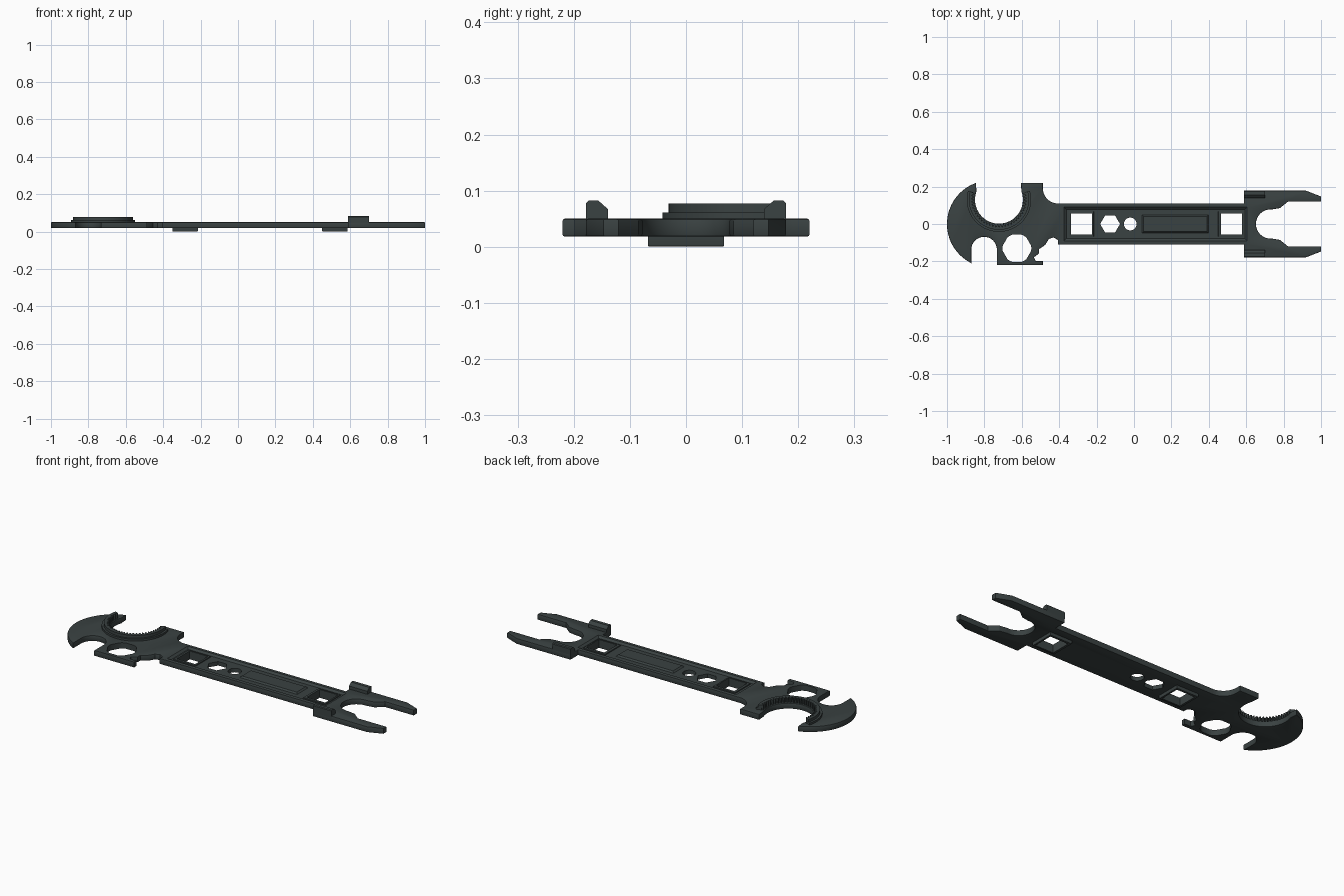
import bpy, bmesh
from math import cos, sin, radians

if "Cube" in bpy.data.objects:
    bpy.data.objects.remove(bpy.data.objects["Cube"])

mat = bpy.data.materials.new("dark_metal")
mat.diffuse_color = (0.042, 0.054, 0.054, 1)
mat.use_nodes = True
mat.node_tree.nodes["Principled BSDF"].inputs["Base Color"].default_value = mat.diffuse_color


def arc(cx, cy, r, a0, a1, n=16):
    return [(cx + r * cos(radians(a0 + (a1 - a0) * i / n)),
             cy + r * sin(radians(a0 + (a1 - a0) * i / n))) for i in range(n + 1)]


def rect(x0, x1, y0, y1):
    return [(x0, y0), (x1, y0), (x1, y1), (x0, y1)]


def prism(name, pts, lo, hi, top=None, bevel=0, axis="Z"):
    """Extrude a closed profile from lo to hi, optionally to a different top profile."""
    bm = bmesh.new()
    put = (lambda p, h: (p[0], p[1], h)) if axis == "Z" else (lambda p, h: (h, p[0], p[1]))
    a = [bm.verts.new(put(p, lo)) for p in pts]
    b = [bm.verts.new(put(p, hi)) for p in (top or pts)]
    caps = [bm.faces.new(a[::-1]), bm.faces.new(b)]
    n = len(pts)
    for i in range(n):
        j = (i + 1) % n
        bm.faces.new((a[i], a[j], b[j], b[i]))
    bmesh.ops.recalc_face_normals(bm, faces=bm.faces[:])
    if bevel:
        rim = [e for f in caps for e in f.edges]
        bmesh.ops.bevel(bm, geom=rim, offset=bevel, segments=2, profile=0.5, affect="EDGES")
    me = bpy.data.meshes.new(name)
    bm.to_mesh(me)
    bm.free()
    me.materials.append(mat)
    ob = bpy.data.objects.new(name, me)
    bpy.context.collection.objects.link(ob)
    return ob


def cut(ob, cutters):
    for c in cutters:
        m = ob.modifiers.new("cut", "BOOLEAN")
        m.operation, m.solver, m.object = "DIFFERENCE", "EXACT", c
        with bpy.context.temp_override(object=ob, active_object=ob):
            bpy.ops.object.modifier_apply(modifier=m.name)


Z0, Z1 = 0.018, 0.05
RX, RY = -0.722, 0.13          # centre of the large toothed jaw

# Plate outline, counter-clockwise from the tip of the left hook
fork = [(0.588, -0.11), (0.588, -0.178), (0.92, -0.178), (1, -0.147),
        (1, -0.12), (0.824, -0.12), (0.78, -0.085)]
outline = (
    [(-0.845, 0.22)] + arc(-0.767, 0, 0.233, 112, 241, 28) + [(-0.87, -0.21)]
    + arc(-0.8015, -0.137, 0.0685, 180, 0)
    + [(-0.733, -0.22), (-0.487, -0.22), (-0.487, -0.198), (-0.525, -0.198),
       (-0.535, -0.178), (-0.508, -0.158), (-0.508, -0.135), (-0.475, -0.112),
       (-0.455, -0.08), (-0.43, -0.072), (-0.407, -0.085), (-0.407, -0.11)]
    + fork + arc(0.73, 0, 0.078, 275, 85, 24) + [(x, -y) for x, y in fork[::-1]]
    + arc(-0.407, 0.19, 0.08, 270, 180, 10)
    + [(-0.487, 0.22), (-0.605, 0.22)]
    + arc(RX, RY, 0.128, 20, -200, 44))
plate = prism("wrench_plate", outline, Z0, Z1, bevel=0.004)

# Sunken panel in the handle
panel = prism("panel_cutter", rect(-0.362, 0.593, -0.078, 0.078), 0.040, 0.055,
              top=rect(-0.38, 0.611, -0.096, 0.096))

# Through holes: two squares, hexagon, round hole and the rounded hexagon in the head
squares = [prism("square_cutter", rect(x - 0.056, x + 0.056, -0.056, 0.056), -0.05, 0.1)
           for x in (-0.281, 0.521)]
hexagon = prism("hexagon_cutter", arc(-0.128, 0, 0.053, 0, 300, 5), -0.05, 0.1)
round_hole = prism("round_cutter", arc(-0.02, 0, 0.034, 0, 348.75, 31), -0.05, 0.1)
head = []
for k in range(6):
    head += arc(-0.626, -0.13, 0.077, 60 * k - 11, 60 * k + 11, 4)
head_hole = prism("head_cutter", head, -0.05, 0.1)

cut(plate, [panel, hexagon, round_hole, head_hole] + squares)

# Square collars round the square holes, standing out below the plate
for i, (x, hole) in enumerate(zip((-0.283, 0.518), squares)):
    collar = prism(f"square_collar_{i + 1}", rect(x - 0.068, x + 0.068, -0.068, 0.068),
                   0, 0.046, bevel=0.003)
    cut(collar, [hole])

# Raised grip pad in the panel
prism("grip_pad", rect(0.04, 0.402, -0.052, 0.052), 0.036, 0.048,
      top=rect(0.052, 0.39, -0.04, 0.04))

# Stepped ring round the jaw, with teeth on the upper ring
A0, A1 = -196, 16
prism("jaw_step_ring", arc(RX, RY, 0.172, A0, A1, 48) + arc(RX, RY, 0.142, A1, A0, 48),
      0.045, 0.061)
teeth = []
N = 32
for i in range(N):
    for f, r in ((0.0, 0.147), (0.3, 0.133), (0.6, 0.133), (0.9, 0.147)):
        a = radians(A1 + (A0 - A1) * (i + f) / N)
        teeth.append((RX + r * cos(a), RY + r * sin(a)))
prism("jaw_tooth_ring", arc(RX, RY, 0.161, A0, A1, 48) + teeth, 0.045, 0.077)

# Lugs at the root of both fork arms
lug = [(0.139, 0.04), (0.178, 0.04), (0.178, 0.078), (0.174, 0.082), (0.156, 0.082), (0.139, 0.067)]
for name, s in (("fork_lug_back", 1), ("fork_lug_front", -1)):
    prism(name, [(s * y, z) for y, z in lug], 0.587, 0.70, axis="X")

# Remove the cutters and smooth the round walls
for ob in list(bpy.data.objects):
    if ob.name.split(".")[0].endswith("_cutter"):
        bpy.data.objects.remove(ob)
for ob in bpy.data.objects:
    ob.select_set(True)
bpy.context.view_layer.objects.active = plate
bpy.ops.object.shade_smooth_by_angle(angle=radians(25))
